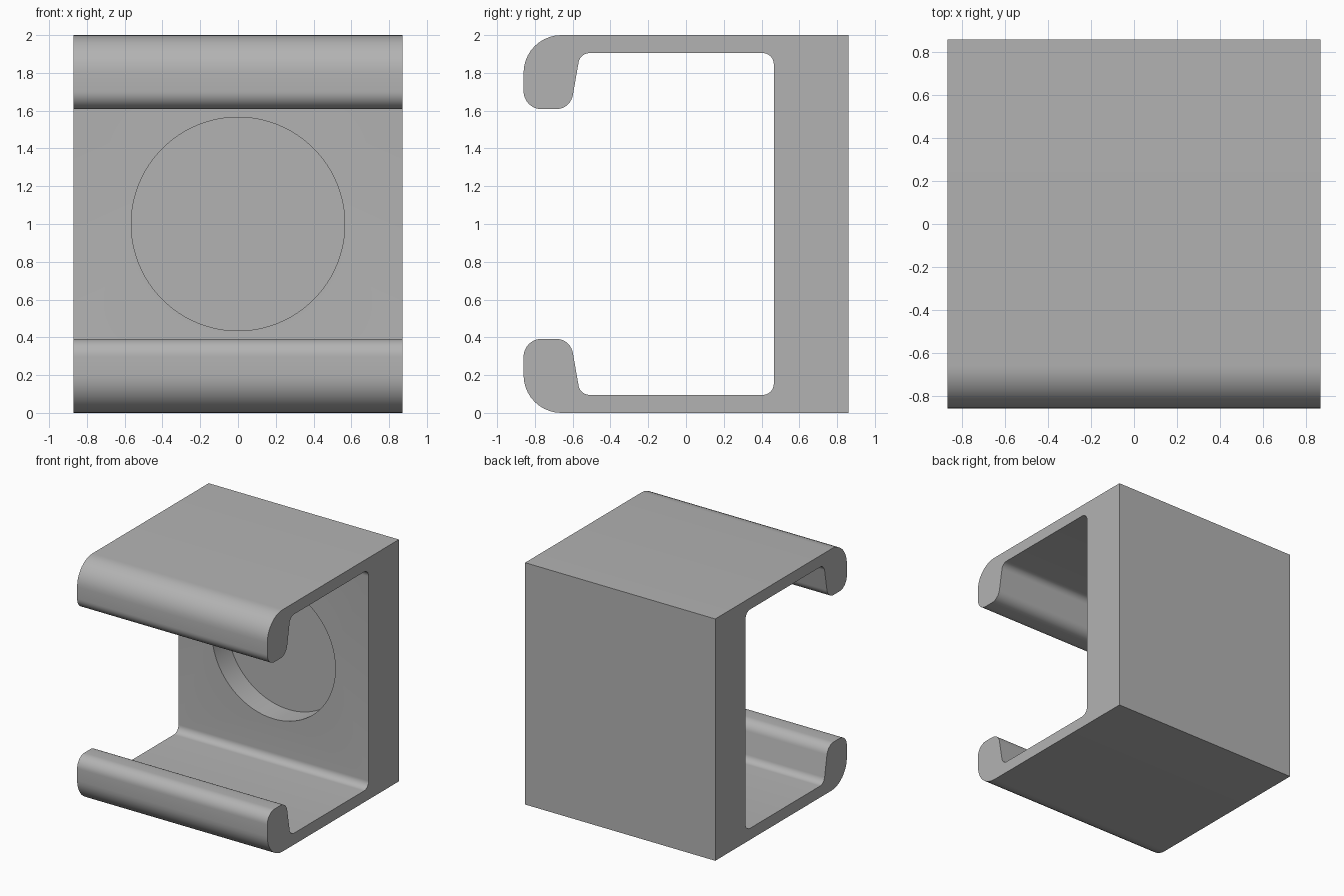
import bpy, bmesh, math
from mathutils import Vector

cube = bpy.data.objects.get("Cube")
if cube:
    bpy.data.objects.remove(cube, do_unlink=True)

HALF_WIDTH = 0.87

grey = bpy.data.materials.new("mid grey")
grey.use_nodes = True
grey.diffuse_color = (0.45, 0.45, 0.45, 1)
grey.node_tree.nodes["Principled BSDF"].inputs["Base Color"].default_value = grey.diffuse_color


def fillet(before, corner, after, radius, steps=10):
    """Points of a round arc replacing a corner."""
    c = Vector(corner)
    a, b = (Vector(before) - c).normalized(), (Vector(after) - c).normalized()
    half = a.angle(b) / 2
    centre = c + (a + b).normalized() * radius / math.sin(half)
    start = c + a * radius / math.tan(half) - centre
    end = c + b * radius / math.tan(half) - centre
    total = start.angle(end)
    return [centre + (start * math.sin((1 - i / steps) * total)
                      + end * math.sin(i / steps * total)) / math.sin(total)
            for i in range(steps + 1)]


# Upper half of the side section as (y, z, corner radius), mirrored below
upper = [(0.86, 2.0, 0), (-0.86, 2.0, 0.2), (-0.86, 1.608, 0.095),
         (-0.612, 1.608, 0.09), (-0.56, 1.905, 0.06), (0.465, 1.905, 0.06)]
corners = upper + [(y, 2 - z, r) for y, z, r in reversed(upper)]
outline = []
for i, (y, z, r) in enumerate(corners):
    if r:
        nxt = corners[(i + 1) % len(corners)]
        outline += fillet(corners[i - 1][:2], (y, z), nxt[:2], r)
    else:
        outline.append(Vector((y, z)))

# Bracket: section extruded across the width
bm = bmesh.new()
face = bm.faces.new([bm.verts.new((-HALF_WIDTH, p.x, p.y)) for p in outline])
moved = bmesh.ops.extrude_face_region(bm, geom=[face])["geom"]
bmesh.ops.translate(bm, vec=(2 * HALF_WIDTH, 0, 0),
                    verts=[v for v in moved if isinstance(v, bmesh.types.BMVert)])
bmesh.ops.recalc_face_normals(bm, faces=bm.faces)
mesh = bpy.data.meshes.new("clip_bracket")
bm.to_mesh(mesh)
bm.free()
mesh.materials.append(grey)
bracket = bpy.data.objects.new("clip_bracket", mesh)
bpy.context.collection.objects.link(bracket)

# Round blind pocket in the inner face of the back wall
bpy.ops.mesh.primitive_cylinder_add(vertices=96, radius=0.565, depth=0.4,
                                    location=(0, 0.465, 1), rotation=(math.pi / 2, 0, 0))
cutter = bpy.context.object
cutter.name = "pocket_cutter"
cutter.data.materials.append(grey)
cutter.hide_render = True
cut = bracket.modifiers.new("pocket", "BOOLEAN")
cut.operation = "DIFFERENCE"
cut.solver = "EXACT"
cut.object = cutter

bpy.context.view_layer.objects.active = bracket
bpy.ops.object.select_all(action="DESELECT")
bracket.select_set(True)
bpy.ops.object.modifier_apply(modifier=cut.name)
bpy.data.objects.remove(cutter, do_unlink=True)
bpy.ops.object.shade_smooth_by_angle(angle=math.radians(30))
